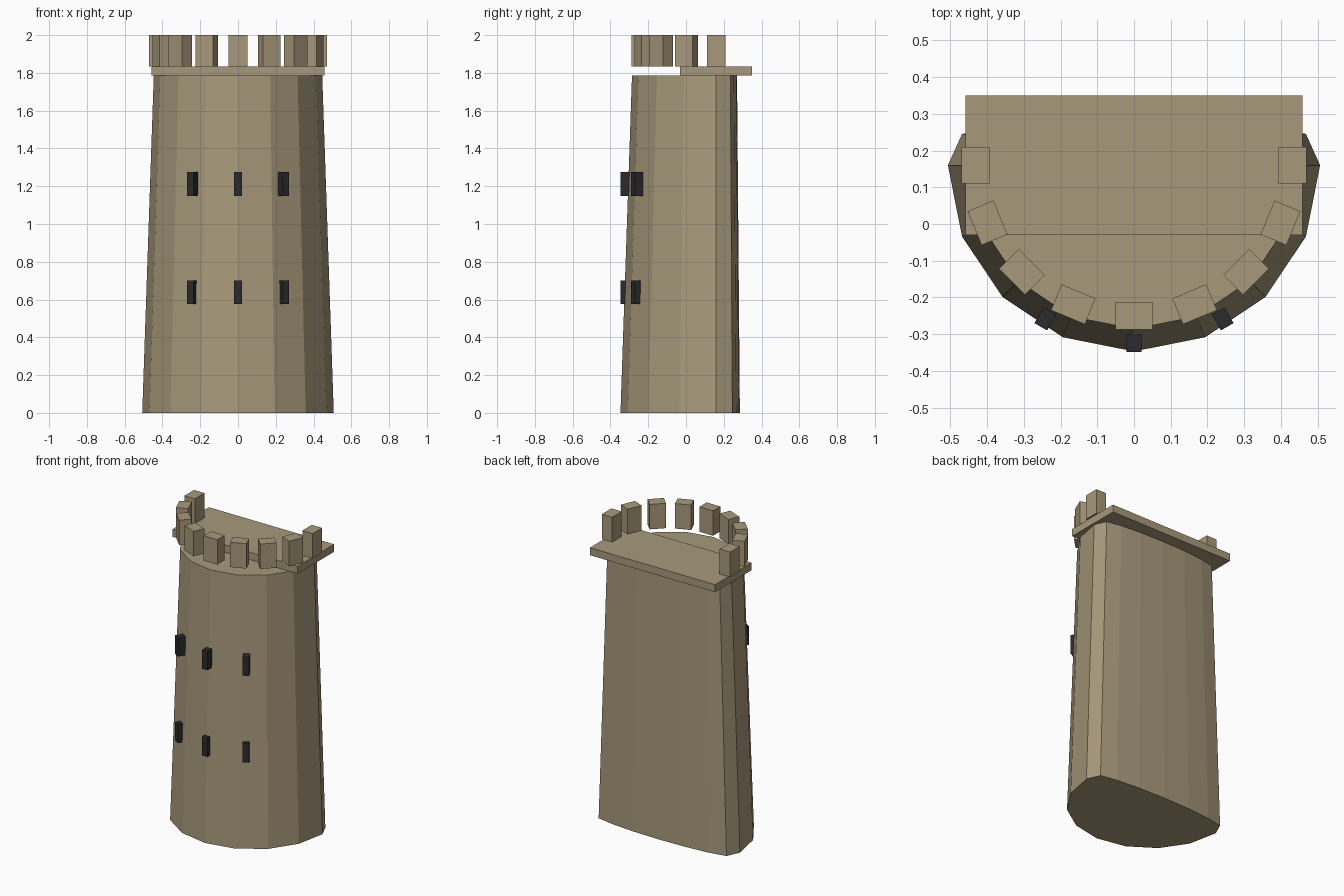
import bpy
import bmesh
from math import sin, cos, pi, radians
from mathutils import Matrix, Vector

cube = bpy.data.objects.get("Cube")
if cube:
    bpy.data.objects.remove(cube, do_unlink=True)

CENTRE_Y = 0.16


def make_material(name, colour):
    mat = bpy.data.materials.new(name)
    mat.use_nodes = True
    mat.diffuse_color = colour
    mat.node_tree.nodes["Principled BSDF"].inputs["Base Color"].default_value = colour
    return mat


stone = make_material("tan stone", (0.39, 0.318, 0.2, 1))
dark = make_material("dark window", (0.024, 0.024, 0.028, 1))


def finish(bm, name, mat):
    bmesh.ops.recalc_face_normals(bm, faces=bm.faces)
    mesh = bpy.data.meshes.new(name)
    bm.to_mesh(mesh)
    bm.free()
    mesh.materials.append(mat)
    obj = bpy.data.objects.new(name, mesh)
    bpy.context.collection.objects.link(obj)
    return obj


def box(name, size, location, mat, turn=0.0):
    bm = bmesh.new()
    bmesh.ops.create_cube(bm, size=1, matrix=Matrix.Diagonal((*size, 1)))
    obj = finish(bm, name, mat)
    obj.location = location
    obj.rotation_euler.z = turn
    return obj


# Tapered tower body: round front, nearly flat back
def outline(radius):
    points = []
    for i in range(16):
        a = i * pi / 8
        x, y = cos(a), sin(a)
        if y > 0.01:
            y = 0.12 + 0.127 * y
        points.append(Vector((x * radius, CENTRE_Y + y * radius, 0)))
    return points


bm = bmesh.new()
low = [bm.verts.new(p) for p in outline(0.507)]
high = [bm.verts.new(p + Vector((0, 0, 1.785))) for p in outline(0.446)]
bm.faces.new(low)
bm.faces.new(high)
for i in range(16):
    j = (i + 1) % 16
    bm.faces.new((low[i], low[j], high[j], high[i]))
finish(bm, "tower_body", stone)

# Overhanging slab on the rear of the roof
box("roof_slab", (0.917, 0.381, 0.05), (0, 0.16, 1.81), stone)

# Ring of battlements round the front
for i in range(-4, 5):
    a = i * pi / 8
    box(f"battlement_{i + 5}", (0.1, 0.076, 0.165),
        (0.432 * sin(a), CENTRE_Y - 0.41 * cos(a), 1.9175), stone, a)

# Two rows of narrow windows
for row, z in (("lower", 0.638), ("upper", 1.212)):
    for side, degrees in (("right", -30), ("middle", 0), ("left", 30)):
        a = radians(degrees)
        box(f"{row}_{side}_window", (0.04, 0.05, 0.125),
            (0.483 * sin(a), CENTRE_Y - 0.483 * cos(a), z), dark, a)
